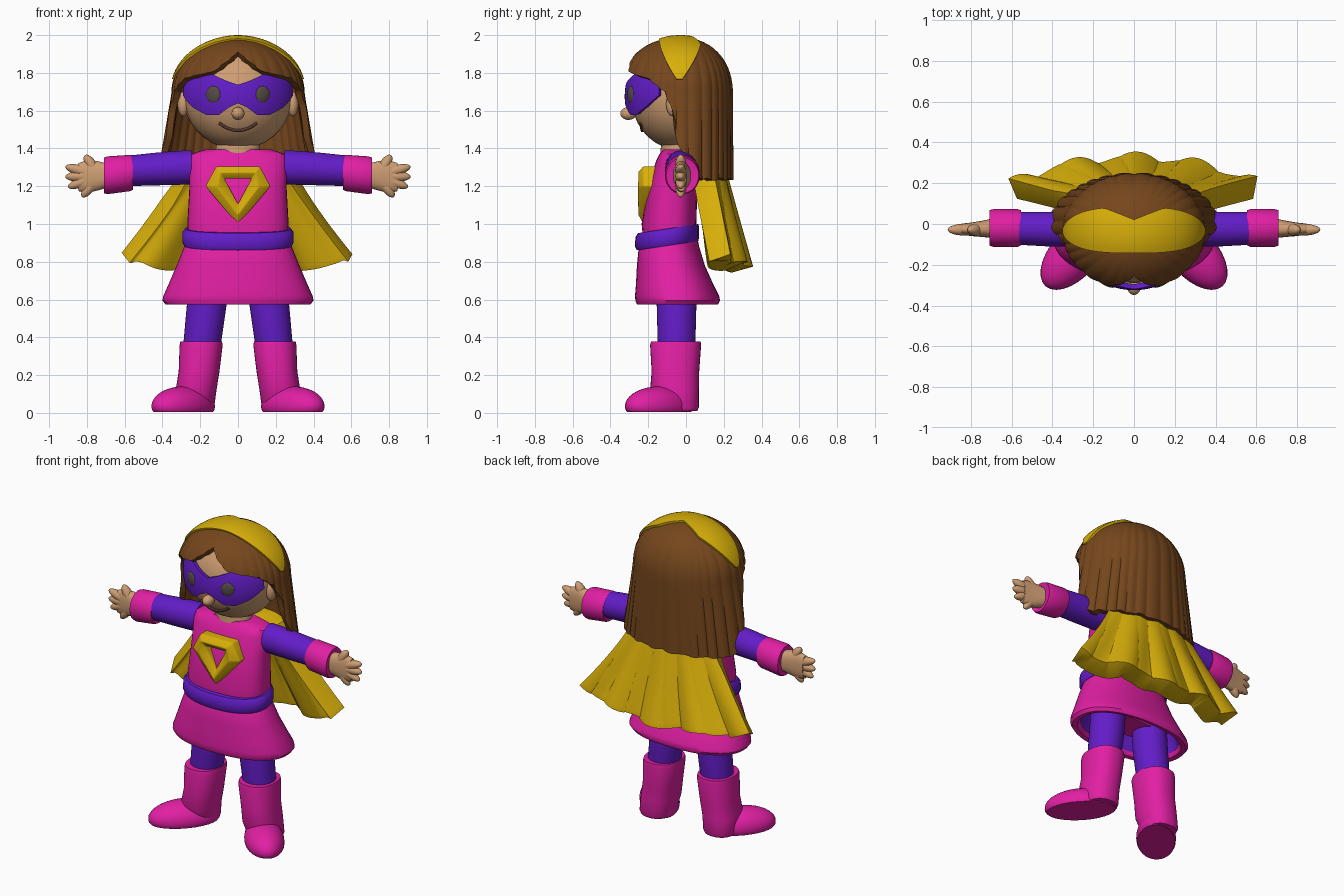
import bpy, bmesh
from math import sin, cos, pi, acos, sqrt, copysign
from mathutils import Matrix, Vector

if "Cube" in bpy.data.objects:
    bpy.data.objects.remove(bpy.data.objects["Cube"])


def material(name, rgb):
    m = bpy.data.materials.new(name)
    m.use_nodes = True
    m.diffuse_color = (*rgb, 1)
    m.node_tree.nodes["Principled BSDF"].inputs["Base Color"].default_value = (*rgb, 1)
    return m


PINK = material("pink", (0.76, 0.014, 0.37))
PURPLE = material("purple", (0.125, 0.012, 0.58))
YELLOW = material("yellow", (0.69, 0.43, 0.003))
BROWN = material("brown", (0.18, 0.062, 0.012))
SKIN = material("skin", (0.62, 0.34, 0.17))
GREY = material("dark grey", (0.09, 0.07, 0.06))
LIP = material("dark brown", (0.09, 0.04, 0.025))


def finish(name, mat, bm, mirror=False, thick=0, bevel=0, angle=0.7):
    """Turn a bmesh into a shaded object with its modifiers applied."""
    bmesh.ops.remove_doubles(bm, verts=bm.verts, dist=1e-5)
    bmesh.ops.recalc_face_normals(bm, faces=bm.faces)
    me = bpy.data.meshes.new(name)
    bm.to_mesh(me)
    bm.free()
    me.materials.append(mat)
    ob = bpy.data.objects.new(name, me)
    bpy.context.collection.objects.link(ob)
    bpy.ops.object.select_all(action='DESELECT')
    ob.select_set(True)
    bpy.context.view_layer.objects.active = ob
    if thick:
        mod = ob.modifiers.new("thickness", 'SOLIDIFY')
        mod.thickness, mod.offset = thick, 0
    if bevel:
        mod = ob.modifiers.new("rounding", 'BEVEL')
        mod.width, mod.segments = bevel, 3
    if mirror:
        mod = ob.modifiers.new("mirror", 'MIRROR')
        mod.use_mirror_merge = False
    for mod in list(ob.modifiers):
        bpy.ops.object.modifier_apply(modifier=mod.name)
    bpy.ops.object.shade_smooth_by_angle(angle=angle)


def surface(name, mat, rows, closed=True, caps=True, **kw):
    """Skin a list of equally long point rows."""
    bm = bmesh.new()
    grid = [[bm.verts.new(p) for p in row] for row in rows]
    n = len(rows[0])
    for a, b in zip(grid, grid[1:]):
        for i in range(n if closed else n - 1):
            j = (i + 1) % n
            bm.faces.new((a[i], a[j], b[j], b[i]))
    if closed and caps:
        bm.faces.new(grid[0])
        bm.faces.new(grid[-1])
    finish(name, mat, bm, **kw)


def power(x, e):
    return copysign(abs(x) ** e, x)


def loft(name, mat, rings, axis='Z', square=2.0, tilt=0, n=40, **kw):
    """Rings are (position, centre, half width, y front, y back)."""
    rows = []
    for pos, c, r, y0, y1 in rings:
        row = []
        for i in range(n):
            a = 2 * pi * i / n
            u = c + r * power(cos(a), 2 / square)
            y = (y0 + y1) / 2 + (y1 - y0) / 2 * power(sin(a), 2 / square)
            row.append((u, y, pos + tilt * y) if axis == 'Z' else (pos, y, u))
        rows.append(row)
    surface(name, mat, rows, **kw)


def blob(name, mat, centre, radii, rot=None, floor=0, **kw):
    bm = bmesh.new()
    m = Matrix.Translation(centre) @ (rot or Matrix()) @ Matrix.Diagonal((*radii, 1))
    bmesh.ops.create_uvsphere(bm, u_segments=28, v_segments=18, radius=1, matrix=m)
    for v in bm.verts:
        v.co.z = max(v.co.z, floor)
    finish(name, mat, bm, **kw)


def capsule(name, mat, p, q, r):
    p, q = Vector(p), Vector(q)
    rot = (q - p).to_track_quat('Z', 'Y').to_matrix().to_4x4()
    blob(name, mat, (p + q) / 2, (r, r, (q - p).length / 2), rot, mirror=True)


def lerp_table(table, x):
    for (x0, y0), (x1, y1) in zip(table, table[1:]):
        if x <= x1:
            return y0 + (y1 - y0) * (x - x0) / (x1 - x0)
    return table[-1][1]


# Body
loft("torso", PINK, [(.65, 0, .2, -.14, .04), (0.85, 0, .26, -.22, .06), (1.0, 0, .268, -.235, .055),
                     (1.2, 0, .257, -.2, .06), (1.33, 0, .264, -.16, .06), (1.37, 0, .255, -.14, .05),
                     (1.395, 0, .17, -.12, .03)], square=2.6)
loft("neck", SKIN, [(1.3, 0, .13, -.14, .04), (1.46, 0, .11, -.13, .05)])
loft("belt", PURPLE, [(.9, 0, .26, -.23, .05), (.9, 0, .285, -.26, .065), (.92, 0, .295, -.27, .07),
                      (.97, 0, .295, -.268, .07), (.99, 0, .28, -.255, .065), (.99, 0, .25, -.22, .05)],
     square=2.3, tilt=0.15)
loft("skirt", PINK, [(.93, 0, .26, -.22, .06), (.88, 0, .285, -.25, .07), (.78, 0, .325, -.26, .1),
                     (.68, 0, .368, -.265, .145), (.62, 0, .395, -.27, .175), (.595, 0, .4, -.268, .18),
                     (.575, 0, .385, -.26, .17), (.58, 0, .355, -.235, .145), (.61, 0, .34, -.22, .135),
                     (.72, 0, .31, -.2, .1)], square=2.3, n=56)
loft("skirt_lining", PURPLE, [(.6, 0, .338, -.217, .132), (.715, 0, .305, -.195, .095)],
     square=2.3, n=56, caps=False)

# Legs and boots
loft("leg", PURPLE, [(.75, .155, .105, -.155, .055), (.57, .166, .105, -.155, .055),
                     (.38, .188, .1, -.15, .05), (.3, .198, .09, -.14, .04)], mirror=True)
loft("boot_shaft", PINK, [(.01, .23, .095, -.14, .06), (.03, .23, .104, -.15, .068), (.12, .222, .108, -.19, .068),
                          (.22, .206, .108, -.182, .07), (.36, .195, .114, -.19, .08),
                          (.378, .195, .11, -.185, .077), (.378, .193, .09, -.15, .05)],
     square=2.3, mirror=True)
toe = Vector((.66, -.75, 0)).to_track_quat('X', 'Z').to_matrix().to_4x4()
blob("boot_foot", PINK, (.29, -.142, .035), (.218, .118, .105), toe, floor=0.006, mirror=True)

# Arms, cuffs and hands
loft("sleeve", PURPLE, [(.245, 1.3, .09, -.11, .06), (.3, 1.298, .09, -.11, .06), (.42, 1.292, .087, -.11, .06),
                        (.6, 1.28, .08, -.1, .06)], axis='X', mirror=True)
loft("cuff", PINK, [(.56, 1.272, .075, -.09, .05), (.555, 1.272, .09, -.105, .068), (.57, 1.27, .096, -.112, .073),
                    (.69, 1.258, .1, -.112, .073), (.71, 1.257, .094, -.105, .067),
                    (.705, 1.257, .07, -.08, .045)], axis='X', mirror=True)
loft("palm", SKIN, [(.68, 1.257, .06, -.07, .03), (.74, 1.255, .077, -.064, .017), (.8, 1.25, .087, -.059, .007),
                    (.845, 1.248, .074, -.052, .002)], axis='X', square=2.4, mirror=True)
for finger, tip_x, tip_z, r in (("thumb", .81, 1.365, .029), ("index_finger", .913, 1.305, .029),
                                ("middle_finger", .914, 1.25, .029), ("ring_finger", .9, 1.195, .028),
                                ("little_finger", .825, 1.143, .028)):
    capsule(finger, SKIN, (.74, -.028, 1.255), (tip_x, -.028, tip_z), r)

# Head and face
HEAD, HEAD_R = Vector((0, -.04, 1.675)), Vector((.288, .25, .28))
blob("head", SKIN, HEAD, HEAD_R)
blob("nose", SKIN, (0, -.305, 1.585), (.034, .043, .034))
blob("ear", SKIN, (.29, -.07, 1.635), (.03, .035, .065), mirror=True)


def face_y(x, z):
    return HEAD.y - HEAD_R.y * sqrt(1 - (x / HEAD_R.x) ** 2 - ((z - HEAD.z) / HEAD_R.z) ** 2)


smile = bpy.data.curves.new("mouth", 'CURVE')
smile.dimensions, smile.bevel_depth, smile.bevel_resolution = '3D', 0.009, 3
smile.use_fill_caps = True
line = smile.splines.new('POLY')
line.points.add(12)
for i, p in enumerate(line.points):
    x = (i - 6) / 6 * .1
    z = 1.495 + 4 * x * x
    p.co = (x, face_y(x, z), z, 1)
smile.materials.append(LIP)
bpy.context.collection.objects.link(bpy.data.objects.new("mouth", smile))

# Mask wrapped round the face, with eyes
top_edge = [(0, 1.735), (.2, 1.755), (.5, 1.79), (.9, 1.785), (1.2, 1.73)]
low_edge = [(0, 1.64), (.15, 1.62), (.35, 1.58), (.6, 1.58), (.9, 1.62), (1.2, 1.68)]
rows = []
for i in range(49):
    a = (i / 24 - 1) * 1.2
    hi, lo = lerp_table(top_edge, abs(a)), lerp_table(low_edge, abs(a))
    row = []
    for k in range(9):
        z = lo + (hi - lo) * k / 8
        s = sqrt(1 - ((z - HEAD.z) / .3) ** 2)
        row.append((.3 * s * sin(a), HEAD.y - .272 * s * cos(a), z))
    rows.append(row)
surface("mask", PURPLE, rows, closed=False, thick=0.025)
turn = Matrix.Rotation(.42, 4, 'Z')
blob("eye_rim", PURPLE, (.128, -.283, 1.685), (.058, .016, .058), turn, mirror=True)
blob("eye", GREY, (.13, -.29, 1.685), (.043, .016, .046), turn, mirror=True)

# Hair: a ridged cap that runs down into a long, widening curtain at the back
rim = [(0, 1.9), (.42, 1.8), (1.0, 1.765), (1.3, 1.7), (1.42, 1.62),
       (1.52, 1.45), (1.75, 1.28), (2.0, 1.24), (pi, 1.245)]
HY, HZ, RX, RZ, BOXY = -.03, 1.685, .332, .285, 2.2
cols, steps = 192, 28
rows = []
for j in range(steps + 1):
    row = []
    for i in range(cols):
        a = 2 * pi * i / cols - pi
        end = lerp_table(rim, abs(a)) - .012 * abs(sin(9 * a)) * (abs(a) > 1.5)
        p_end = acos(((end - HZ) / RZ) ** (BOXY / 2)) if end > HZ else pi / 2 + (HZ - end) / .3
        p = p_end * j / steps
        drop = max(0, p - pi / 2) * .3
        z = HZ + RZ * power(cos(p), 2 / BOXY) if p < pi / 2 else HZ - drop
        ridge = 1 + (.02 + .04 * drop) * min(1, p) ** 2 * (abs(sin(16 * a + sin(5 * a))) - .4)
        r = sin(min(p, pi / 2))
        depth = .3 if cos(a) > 0 else .26
        row.append((r ** 1.1 * ridge * sin(a) * (RX + .16 * drop),
                    HY - power(r, 2 / BOXY) * ridge * cos(a) * depth, z))
    rows.append(row)
surface("hair", BROWN, rows, caps=False, thick=0.035, angle=0.9)

# Headband across the crown, tapering to the sides
rows = []
for i in range(49):
    phi = (i / 24 - 1) * 1.34
    f = abs(phi) / 1.34
    front, back = -.14 + .09 * f ** 3, .02 + .06 * min(1, f / .35) - .1 * f ** 3
    row = []
    for k in range(9):
        y = front + (back - front) * k / 8
        s = (1 - abs((y - HY) / .28) ** BOXY) ** (1 / BOXY)
        row.append((.35 * s * power(sin(phi), 1.05), y, HZ + .305 * s * power(cos(phi), 2 / BOXY)))
    rows.append(row)
surface("headband", YELLOW, rows, closed=False, thick=0.02)

# Thick cape with folds that deepen toward the hem
rows = []
for j in range(25):
    v = j / 24
    row = []
    for i in range(97):
        u = i / 48 - 1
        fold = .022 * cos(4 * pi * u) + .012 * abs(sin(13 * u + v))
        y = .135 + .13 * v - (.06 + .06 * v) * u * u + fold * v
        row.append((u * (.24 + .355 * v ** 1.2), y, 1.35 - v * (.58 - .04 * u * u + .012 * cos(9 * u))))
    rows.append(row)
surface("cape", YELLOW, rows, closed=False, thick=0.12, bevel=0.03, angle=0.9)

# Chest emblem: a rounded shield frame with an open middle
outer = [(-.115, 1.305), (.115, 1.305), (.172, 1.2), (0, .995), (-.172, 1.2)]
inner = [(-.072, 1.24), (.072, 1.24), (.045, 1.19), (0, 1.105), (-.045, 1.19)]
middle = [((a + c) / 2, (b + d) / 2) for (a, b), (c, d) in zip(outer, inner)]
rows = [[(x, y, z) for x, z in loop] for loop, y in
        ((outer, -.13), (outer, -.225), (middle, -.255), (inner, -.23), (inner, -.13), (outer, -.13))]
surface("emblem", YELLOW, rows, caps=False, bevel=0.012)
